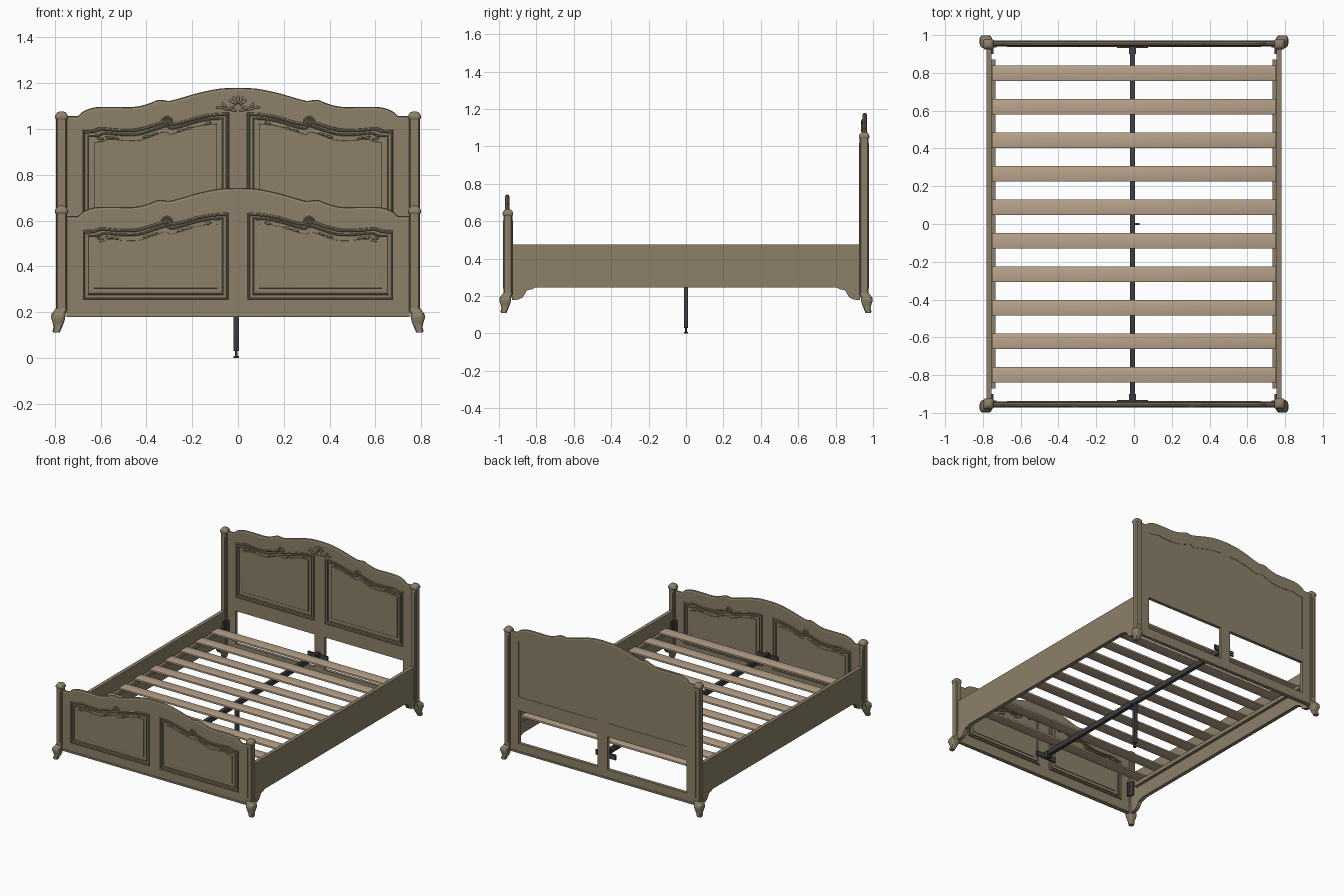
import bpy, bmesh, math
from mathutils import Vector, Matrix

if "Cube" in bpy.data.objects:
    bpy.data.objects.remove(bpy.data.objects["Cube"])


def material(name, rgb):
    m = bpy.data.materials.new(name)
    m.diffuse_color = (*rgb, 1)
    m.use_nodes = True
    m.node_tree.nodes["Principled BSDF"].inputs["Base Color"].default_value = m.diffuse_color
    return m


WOOD = material("painted_wood", (0.262, 0.216, 0.138))
SLAT = material("slat_wood", (0.479, 0.366, 0.258))
METAL = material("dark_metal", (0.05, 0.05, 0.055))


def mesh_object(name, bm, mat):
    bmesh.ops.recalc_face_normals(bm, faces=bm.faces[:])
    me = bpy.data.meshes.new(name)
    bm.to_mesh(me)
    bm.free()
    me.materials.append(mat)
    ob = bpy.data.objects.new(name, me)
    bpy.context.collection.objects.link(ob)
    return ob


def box(name, lo, hi, mat, bevel=0.0):
    bm = bmesh.new()
    bmesh.ops.create_cube(bm, size=1)
    for v in bm.verts:
        v.co = Vector([(a + b) / 2 + c * (b - a) for a, b, c in zip(lo, hi, v.co)])
    if bevel:
        bmesh.ops.bevel(bm, geom=bm.edges[:], offset=bevel, segments=2, profile=0.5, affect='EDGES')
    return mesh_object(name, bm, mat)


def cylinder(name, centre, r, h, mat, axis='Z'):
    bm = bmesh.new()
    rot = Matrix.Rotation(math.pi / 2, 4, 'Y') if axis == 'X' else Matrix()
    bmesh.ops.create_cone(bm, cap_ends=True, segments=20, radius1=r, radius2=r, depth=h,
                          matrix=Matrix.Translation(centre) @ rot)
    return mesh_object(name, bm, mat)


def smooth_line(pts, n=6):
    """Catmull-Rom line through the given points."""
    p = [Vector(q) for q in pts]
    p = [p[0]] + p + [p[-1]]
    out = []
    for a, b, c, d in zip(p, p[1:], p[2:], p[3:]):
        for k in range(n):
            t = k / n
            out.append(0.5 * (2 * b + (c - a) * t + (2 * a - 5 * b + 4 * c - d) * t * t
                              + (3 * b - a - 3 * c + d) * t ** 3))
    return [tuple(q) for q in out + [p[-1]]]


def curve_object(name, loops, mat, loc, rot, half=0.0, bevel=0.0, tube=False, closed=True):
    """Filled flat plate (with holes) or a round moulding, turned into a mesh."""
    cu = bpy.data.curves.new(name, 'CURVE')
    cu.dimensions = '3D' if tube else '2D'
    if not tube:
        cu.fill_mode = 'BOTH'
        cu.extrude = half
    cu.bevel_depth = bevel
    cu.bevel_resolution = 2 if tube else 1
    cu.use_fill_caps = True
    for pts in loops:
        s = cu.splines.new('POLY')
        s.points.add(len(pts) - 1)
        for sp, q in zip(s.points, pts):
            sp.co = (q[0], q[1], 0, 1)
        s.use_cyclic_u = closed
    cu.materials.append(mat)
    ob = bpy.data.objects.new(name, cu)
    ob.location, ob.rotation_euler = loc, rot
    bpy.context.collection.objects.link(ob)
    bpy.ops.object.select_all(action='DESELECT')
    ob.select_set(True)
    bpy.context.view_layer.objects.active = ob
    bpy.ops.object.convert(target='MESH')
    return bpy.context.object


FRONT = (math.pi / 2, 0, 0)           # profile drawn in x, z
SIDE = (math.pi / 2, 0, math.pi / 2)  # profile drawn in y, z

# Half crest line and half panel top, at footboard height
CREST = smooth_line([(0, .731), (.08, .727), (.17, .709), (.25, .686), (.30, .674), (.345, .678), (.385, .663),
                     (.45, .648), (.55, .648), (.62, .646), (.665, .632), (.69, .612), (.70, .608), (.75, .608)])
PANEL = smooth_line([(.04, .635), (.10, .632), (.17, .62), (.24, .600), (.285, .592), (.31, .602), (.36, .588),
                     (.44, .566), (.52, .564), (.60, .570), (.635, .560), (.68, .558)])


def panel_loop(s, dz, bottom, i):
    """Panel outline, inset by i, on side s."""
    k = (.64 - 2 * i) / .64
    top = [(s * (.36 + (x - .36) * k), z + dz - i) for x, z in PANEL]
    return top + [(s * (.68 - i), bottom + i), (s * (.04 + i), bottom + i)]


def leaf(name, x, y, z, length, width, angle):
    """Flattened carved leaf, in the x, z plane."""
    bm = bmesh.new()
    m = (Matrix.Translation((x, y, z)) @ Matrix.Rotation(-angle, 4, 'Y')
         @ Matrix.Diagonal((length / 2, .006, width / 2, 1)))
    bmesh.ops.create_uvsphere(bm, u_segments=12, v_segments=8, radius=1, matrix=m)
    return mesh_object(name, bm, WOOD)


def board(name, y, dz, bottom, openings, faces, field_y):
    # Frame with its panel holes
    crest = [(x, z + dz) for x, z in CREST]
    outline = [(-x, z) for x, z in reversed(crest[1:])] + crest
    loops = [outline + [(.75, .187), (-.75, .187)]]
    for s in (-1, 1):
        loops.append(panel_loop(s, dz, bottom, 0))
        if openings:
            loops.append([(s * .04, .25), (s * .68, .25), (s * .68, .49), (s * .04, .49)])
    curve_object(name + "_frame", loops, WOOD, (0, y, 0), FRONT, half=.012)
    curve_object(name + "_crest_bead", [outline], WOOD, (0, y, 0), FRONT, bevel=.012, tube=True, closed=False)
    box(name + "_bottom_bead", (-.75, y - .016, .178), (.75, y + .016, .192), WOOD, .004)
    for s in (-1, 1):
        # Sunken panel
        curve_object(name + "_panel", [panel_loop(s, dz, bottom, -.001)], WOOD, (0, field_y, 0), FRONT, half=.006)
        for f in faces:
            yf = y + f * .012
            # Raised field and two mouldings
            curve_object(name + "_raised_field", [panel_loop(s, dz, bottom, .054)], WOOD,
                         (0, yf - f * .007, 0), FRONT, half=.003, bevel=.003)
            for inset, r in ((.007, .007), (.026, .005)):
                curve_object(name + "_moulding", [panel_loop(s, dz, bottom, inset)], WOOD,
                             (0, yf - f * .002, 0), FRONT, bevel=r, tube=True)
            # Scroll at the middle of the panel top
            spiral = []
            for k in range(37):
                a, r = k * math.pi / 12, .024 * (1 - k / 42)
                spiral.append((s * (.308 + r * math.cos(a)), .594 + dz + r * math.sin(a)))
            curve_object(name + "_scroll", [spiral], WOOD, (0, yf, 0), FRONT, bevel=.005, tube=True, closed=False)
            # Leaf trails under the top moulding
            for k, (x, z) in enumerate(((.60, .520), (.565, .526), (.535, .523), (.40, .530),
                                        (.365, .541), (.25, .556), (.215, .566), (.13, .588))):
                leaf(name + "_carved_leaf", s * x, yf - f * .004, z + dz, .032, .010, s * (-.25 if k > 2 else .2))


board("headboard", .955, .437, .59, True, (-1,), .9585)
board("footboard", -.955, 0, .253, False, (-1, 1), -.955)

# Carved crest ornament on the headboard
for a in (-60, -30, 0, 30, 60):
    t = math.radians(90 + a)
    leaf("crest_petal", .024 * math.cos(t), .942, 1.106 + .022 * math.sin(t), .038, .013, t)
for s in (-1, 1):
    for x, z, l, a in ((.03, 1.092, .04, -.4), (.055, 1.088, .045, .3), (.08, 1.094, .035, .0),
                       (.06, 1.104, .03, .9), (.02, 1.082, .03, .2)):
        leaf("crest_leaf", s * x, .942, z, l, .011, s * a)


def loft(name, rings, sx, sy, mat):
    """Rounded-square rings (z, outward offset, half width) around a corner post."""
    bm = bmesh.new()
    rows = []
    for z, off, h in rings:
        row = []
        for k in range(24):
            t = 2 * math.pi * (k + .5) / 24
            c, s = math.cos(t), math.sin(t)
            r = h / (abs(c) ** 5 + abs(s) ** 5) ** .2
            row.append(bm.verts.new((sx * (.771 + off) + r * c, sy * (.952 + off) + r * s, z)))
        rows.append(row)
    for a, b in zip(rows, rows[1:]):
        for k in range(24):
            bm.faces.new((a[k], a[k - 1], b[k - 1], b[k]))
    bm.faces.new(rows[0])
    bm.faces.new(rows[-1])
    return mesh_object(name, bm, mat)


FOOT = [(.11, .022, .015), (.118, .022, .017), (.135, .016, .019), (.155, .014, .025), (.175, .015, .031),
        (.192, .013, .031), (.205, .005, .028), (.215, 0, .027)]
RAIL = [(.93, .476), (.93, .178), (.895, .181), (.873, .192), (.86, .213), (.85, .230), (.825, .236), (.805, .245)]
for sx in (-1, 1):
    for sy, top in ((-1, .665), (1, 1.077)):
        # Post with cap, and curved foot
        loft("post", [(.21, 0, .024), (top - .035, 0, .024)], sx, sy, WOOD)
        loft("post_cap", [(top - .036, 0, .024), (top - .03, 0, .028), (top - .02, 0, .028), (top - .014, 0, .025),
                          (top - .005, 0, .019), (top, 0, .008)], sx, sy, WOOD)
        loft("curved_foot", FOOT, sx, sy, WOOD)
        # Flutes on the post face
        for dx in (-.011, .011):
            box("post_reed", (sx * .771 + dx - .003, sy * .952 - .027, .24),
                (sx * .771 + dx + .003, sy * .952 + .027, top - .06), WOOD)
        # Corner hook plates
        ya, yb = sorted((sy * .90, sy * .942))
        xa, xb = sorted((sx * .745, sx * .757))
        box("corner_plate", (xa, ya, .30), (xb, yb, .41), METAL)
        xa, xb = sorted((sx * .728, sx * .757))
        ya, yb = sorted((sy * .934, sy * .945))
        box("corner_flange", (xa, ya, .30), (xb, yb, .41), METAL)
    # Side rail and slat ledge
    profile = RAIL + [(-y, z) for y, z in reversed(RAIL)]
    curve_object("side_rail", [profile], WOOD, (sx * .7685, 0, 0), SIDE, half=.0135)
    xa, xb = sorted((sx * .733, sx * .757))
    box("slat_ledge", (xa, -.87, .345), (xb, .87, .373), WOOD)

# Slats
for i in range(10):
    y = -.798 + i * .1773
    box("slat", (-.752, y - .041, .373), (.752, y + .041, .387), SLAT, .003)

# Centre beam with end brackets and support leg
box("centre_beam", (-.021, -.942, .335), (.005, .942, .372), METAL, .002)
for sy in (-1, 1):
    ya, yb = sorted((sy * .933, sy * .945))
    box("beam_bracket", (-.09, ya, .322), (.074, yb, .358), METAL)
    ya, yb = sorted((sy * .90, sy * .945))
    box("beam_socket", (-.027, ya, .322), (.011, yb, .366), METAL)
box("support_leg", (-.020, -.012, .03), (.004, .012, .34), METAL, .002)
cylinder("leg_stem", (-.008, 0, .02), .005, .03, METAL)
cylinder("leg_pad", (-.008, 0, .004), .012, .008, METAL)
cylinder("leg_knob", (.012, 0, .325), .006, .032, METAL, 'X')

# Smooth rounded parts, keep edges sharp
bpy.ops.object.select_all(action='DESELECT')
for ob in bpy.context.scene.objects:
    ob.select_set(True)
    bpy.context.view_layer.objects.active = ob
bpy.ops.object.shade_smooth_by_angle(angle=math.radians(35))
